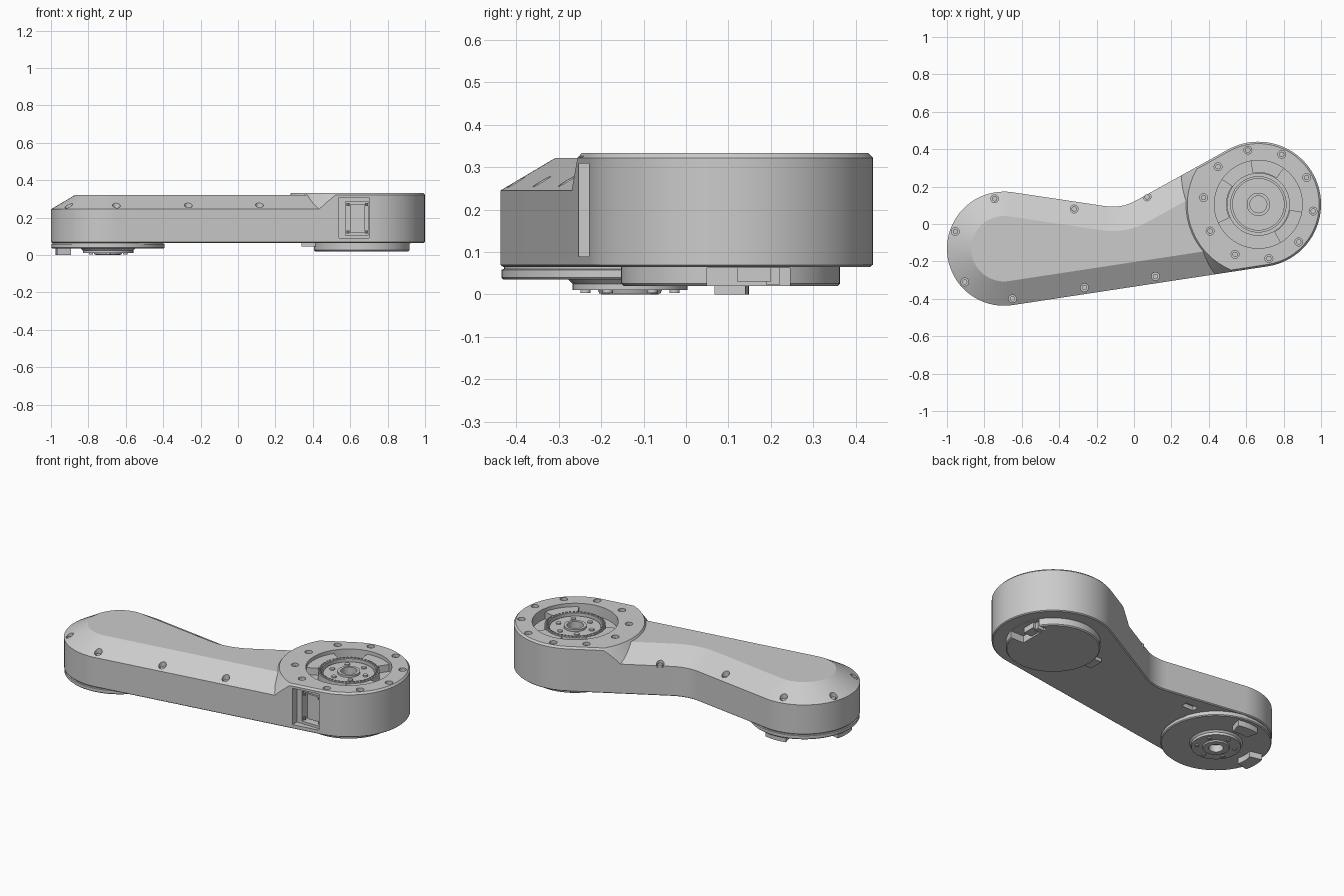
import bpy, bmesh
from math import sin, cos, radians, pi
from mathutils import Vector

if "Cube" in bpy.data.objects:
    bpy.data.objects.remove(bpy.data.objects["Cube"])

HUB = Vector((0.665, 0.105))
END = Vector((-0.695, -0.132))


def direction(deg):
    return Vector((cos(radians(deg)), sin(radians(deg))))


def finish(bm, name, smooth=True):
    bmesh.ops.remove_doubles(bm, verts=bm.verts, dist=1e-5)
    bmesh.ops.recalc_face_normals(bm, faces=bm.faces)
    me = bpy.data.meshes.new(name)
    bm.to_mesh(me)
    bm.free()
    ob = bpy.data.objects.new(name, me)
    bpy.context.collection.objects.link(ob)
    if smooth:
        smooth_object(ob)
    return ob


def activate(ob):
    bpy.ops.object.select_all(action='DESELECT')
    bpy.context.view_layer.objects.active = ob
    ob.select_set(True)


def smooth_object(ob):
    activate(ob)
    bpy.ops.object.shade_smooth_by_angle(angle=radians(25))


def add_rings(bm, rings):
    # rings: lists of 3D points of equal length, bridged and capped
    vs = [[bm.verts.new(p) for p in r] for r in rings]
    n = len(vs[0])
    for a, b in zip(vs, vs[1:]):
        for i in range(n):
            j = (i + 1) % n
            bm.faces.new((a[i], a[j], b[j], b[i]))
    bm.faces.new(vs[0][::-1])
    bm.faces.new(vs[-1])


def prism(name, pts, z0, z1):
    bm = bmesh.new()
    add_rings(bm, [[(p[0], p[1], z) for p in pts] for z in (z0, z1)])
    return finish(bm, name)


def box(name, x0, x1, y0, y1, z0, z1):
    return prism(name, [(x0, y0), (x1, y0), (x1, y1), (x0, y1)], z0, z1)


def lathe(name, c, profile, n=64):
    bm = bmesh.new()
    vs = [bm.verts.new((c[0] + r, c[1], z)) for r, z in profile]
    edges = [bm.edges.new((vs[i], vs[(i + 1) % len(vs)])) for i in range(len(vs))]
    bmesh.ops.spin(bm, geom=vs + edges, cent=(c[0], c[1], 0), axis=(0, 0, 1),
                   angle=2 * pi, steps=n, use_duplicate=False)
    bmesh.ops.dissolve_degenerate(bm, dist=1e-6, edges=bm.edges)
    return finish(bm, name)


def pins(name, spots, r, n=20):
    # spots: (x, y, z0, z1) for a set of upright cylinders
    bm = bmesh.new()
    for x, y, z0, z1 in spots:
        add_rings(bm, [[(x + r * cos(2 * pi * i / n), y + r * sin(2 * pi * i / n), z)
                        for i in range(n)] for z in (z0, z1)])
    return finish(bm, name)


def sector(name, c, r0, r1, a0, a1, z0, z1, n=14):
    angs = [a0 + (a1 - a0) * i / n for i in range(n + 1)]
    pts = [c + r1 * direction(a) for a in angs] + [c + r0 * direction(a) for a in angs[::-1]]
    return prism(name, pts, z0, z1)


def boolean(cutter, targets, op='DIFFERENCE'):
    for ob in targets:
        m = ob.modifiers.new('cut', 'BOOLEAN')
        m.operation, m.object, m.solver = op, cutter, 'EXACT'
        activate(ob)
        # keep the cut ahead of the smoothing modifier
        bpy.ops.object.modifier_move_to_index(modifier='cut', index=0)
        bpy.ops.object.modifier_apply(modifier='cut')
    bpy.data.objects.remove(cutter)


# Plan outline: two round ends, straight flanks and one concave fillet
LOW, T1, T2, R1, R2, RF = -81.3, 81.5, 119.0, 0.305, 0.335, 0.25
n1, n2 = direction(T1), direction(T2)
k1, k2 = n1.dot(END) + R1 + RF, n2.dot(HUB) + R2 + RF
det = n1.x * n2.y - n1.y * n2.x
FIL = Vector(((k1 * n2.y - k2 * n1.y) / det, (n1.x * k2 - n2.x * k1) / det))


def outline(d, z):
    pts = []
    for c, r, a0, a1, n in ((END, R1 - d, T1, 360 + LOW, 40), (HUB, R2 - d, LOW, T2, 44),
                            (FIL, RF + d, T2 + 180, T1 + 180, 8)):
        for i in range(n + 1):
            p = c + r * direction(a0 + (a1 - a0) * i / n)
            pts.append((p.x, p.y, z))
    return pts


def body(name, levels):
    bm = bmesh.new()
    add_rings(bm, [outline(d, z) for d, z in levels])
    return finish(bm, name, False)


# Arm with sloped upper rim, and the taller hub housing
arm = body('arm_body', [(0.006, 0.065), (0, 0.07), (0, 0.245), (0.13, 0.322)])
hub = body('hub_housing', [(0.006, 0.065), (0, 0.07), (0, 0.322), (0.01, 0.333)])
boolean(lathe('cone_limit', HUB, [(0, 0), (0.44, 0), (0.44, 0.245), (0.375, 0.34), (0, 0.34)]),
        [hub], 'INTERSECT')
bodies = [arm, hub]

# Top bore, side connector pocket and underside slot
boolean(lathe('bore', HUB, [(0, 0.27), (0.235, 0.27), (0.235, 0.4), (0, 0.4)]), bodies)
boolean(box('pocket', 0.54, 0.70, -0.3, -0.212, 0.09, 0.308), bodies)
boolean(box('deep_pocket', 0.575, 0.695, -0.3, -0.15, 0.105, 0.285), bodies)
slot = [END + Vector((0.33 + x, 0.17 + y)) for x, y in ((-.04, -.02), (.04, -.02), (.04, .02), (-.04, .02))]
boolean(prism('slot', slot, 0.0, 0.09), [arm])

# Screw holes and screws
rim = [(-0.745, 0.135), (-0.955, -0.04), (-0.905, -0.31), (-0.65, -0.4),
       (-0.265, -0.34), (0.115, -0.28), (0.07, 0.145), (-0.32, 0.08)]
top = [HUB + 0.295 * direction(101 + 36 * i) for i in range(10)]
boolean(pins('rim_holes', [(x, y, 0.235, 0.4) for x, y in rim], 0.021), [arm])
boolean(pins('top_holes', [(p.x, p.y, 0.30, 0.4) for p in top], 0.021), bodies)
pins('rim_screws', [(x, y, 0.23, 0.25) for x, y in rim], 0.014)
pins('top_screws', [(p.x, p.y, 0.29, 0.318) for p in top], 0.014)
for ob in bodies:
    smooth_object(ob)

# Rotary drive inside the top bore
lathe('drive_ring', HUB, [(0.148, 0.26), (0.168, 0.26), (0.168, 0.315), (0.148, 0.315)])
lathe('drive_plate', HUB, [(0.045, 0.26), (0.14, 0.26), (0.14, 0.30), (0.062, 0.30),
                           (0.062, 0.312), (0.045, 0.312)])
pins('ring_teeth', [(*(HUB + 0.158 * direction(7.5 * i)), 0.31, 0.32) for i in range(48)], 0.006, 6)
pins('plate_screws', [(*(HUB + 0.1 * direction(10 + 60 * i)), 0.29, 0.308) for i in range(6)], 0.014)
for i, (a0, a1) in enumerate(((55, 100), (145, 205), (300, 350))):
    sector(f'bore_pad_{i}', HUB, 0.17, 0.236, a0, a1, 0.265, 0.312)

# Side connector
box('connector_shell', 0.60, 0.68, -0.195, -0.14, 0.12, 0.27)
pins('connector_pins', [(x, -0.205, z, z + 0.016) for x in (0.588, 0.688)
                        for z in (0.115, 0.262)], 0.008, 10)

# Lower hub cover with side notch and clip
cover = lathe('lower_hub_cover', HUB, [(0, 0.02), (0.252, 0.02), (0.258, 0.026), (0.258, 0.08), (0, 0.08)])
boolean(box('notch', 0.83, 1.0, 0.05, 0.245, 0.0, 0.062), [cover])
smooth_object(cover)
box('notch_connector', 0.82, 0.885, 0.12, 0.20, 0.03, 0.066)
box('notch_latch', 0.82, 0.87, 0.19, 0.22, 0.022, 0.066)
box('cover_clip', 0.34, 0.45, 0.04, 0.13, 0.045, 0.08)

# Lower end disc with stepped output boss and stop tabs
lathe('end_disc', END, [(0.04, 0.045), (0.04, 0.002), (0.072, 0.002), (0.075, 0.01), (0.135, 0.01),
                        (0.135, 0.025), (0.145, 0.035), (0.298, 0.035), (0.303, 0.04),
                        (0.303, 0.058), (0.297, 0.06), (0.297, 0.075), (0, 0.075), (0, 0.045)])
pins('boss_screws', [(*(END + 0.105 * direction(30 + 60 * i)), 0.004, 0.02) for i in range(6)], 0.012)
for name, a in (('stop_tab_back', 90), ('stop_tab_side', 180)):
    sector(name, END, 0.205, 0.28, a - 14, a + 14, 0.0, 0.04)
